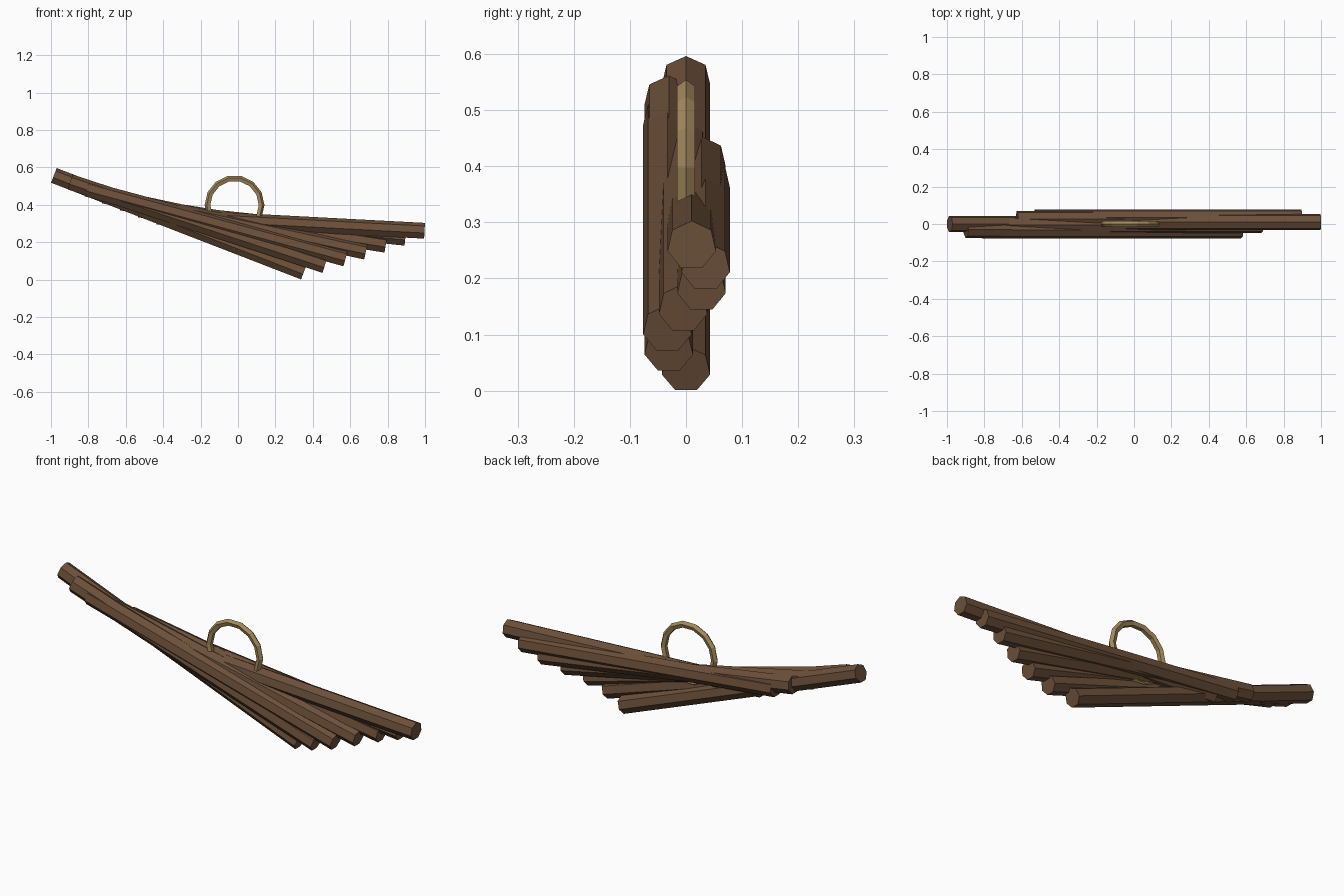
import bpy, math
from mathutils import Vector

if "Cube" in bpy.data.objects:
    bpy.data.objects.remove(bpy.data.objects["Cube"])


def material(name, rgb):
    m = bpy.data.materials.new(name)
    m.diffuse_color = (*rgb, 1)
    m.use_nodes = True
    m.node_tree.nodes["Principled BSDF"].inputs["Base Color"].default_value = m.diffuse_color
    return m


bark = material("brown bark", (0.15, 0.08, 0.042))
rope = material("tan rope", (0.37, 0.25, 0.105))


def make(name, verts, faces, mat):
    me = bpy.data.meshes.new(name)
    me.from_pydata(verts, [], faces)
    me.materials.append(mat)
    me.update()
    ob = bpy.data.objects.new(name, me)
    bpy.context.collection.objects.link(ob)
    return ob


def stick(name, centre, pitch, length, radius, sides=7):
    # prism along x with one corner on top, tipped down toward +x
    verts = []
    for x in (-length / 2, length / 2):
        for k in range(sides):
            a = 2 * math.pi * k / sides
            verts.append((x, -radius * math.sin(a), radius * math.cos(a)))
    faces = [(k, k + sides, (k + 1) % sides + sides, (k + 1) % sides)
             for k in range(sides)]
    faces += [tuple(range(sides)), tuple(reversed(range(sides, 2 * sides)))]
    faces = [tuple(reversed(f)) for f in faces]
    ob = make(name, verts, faces, bark)
    ob.location = centre
    ob.rotation_euler = (0, pitch, 0)


# fan of seven sticks, each shifted and tipped a little more
for i in range(7):
    stick(f"stick_{i + 1}",
          (-0.317 + 0.0998 * i, -0.0365 * math.sin(i), 0.2965),
          0.369 - 0.0527 * i, 1.433, 0.0443)

# rope ring around the bundle, used as the handle
N, M, R, r = 14, 5, 0.1432, 0.0168
c = Vector((-0.0185, 0, 0.398))
verts, faces = [], []
for i in range(N):
    a = 2 * math.pi * i / N
    for j in range(M):
        b = 2 * math.pi * j / M
        d = R + r * math.cos(b)
        verts.append(c + Vector((d * math.cos(a), r * math.sin(b), d * math.sin(a))))
        i2, j2 = (i + 1) % N, (j + 1) % M
        faces.append((i * M + j, i * M + j2, i2 * M + j2, i2 * M + j))
make("rope_ring", verts, faces, rope)
